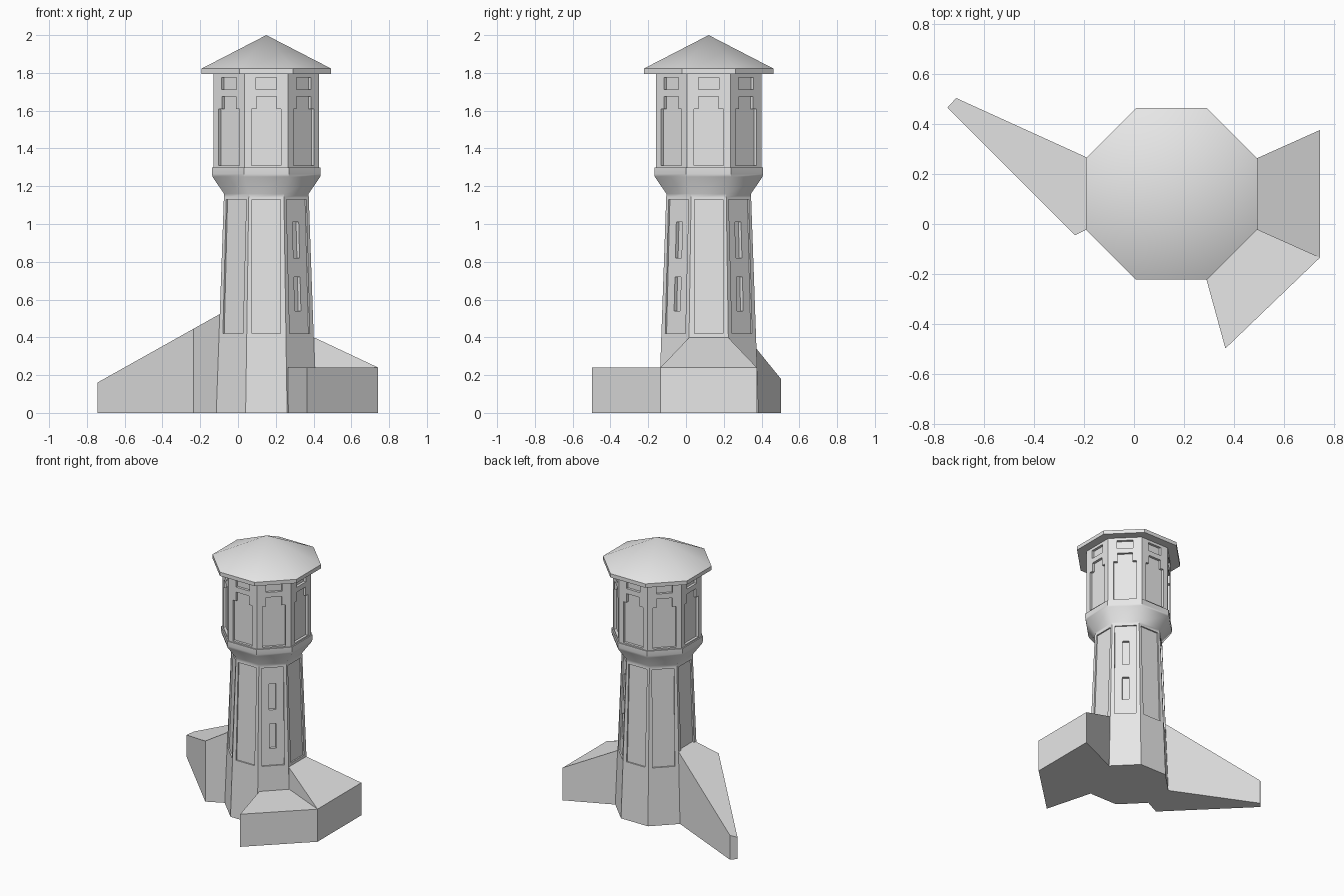
import bpy, bmesh, math
from mathutils import Vector

if "Cube" in bpy.data.objects:
    bpy.data.objects.remove(bpy.data.objects["Cube"])

CX, CY = 0.15, 0.12          # tower axis

stone = bpy.data.materials.new("light_grey_stone")
stone.diffuse_color = (0.8, 0.8, 0.8, 1)
stone.use_nodes = True
stone.node_tree.nodes["Principled BSDF"].inputs["Base Color"].default_value = stone.diffuse_color


def make_object(name, bm):
    bmesh.ops.recalc_face_normals(bm, faces=bm.faces)
    me = bpy.data.meshes.new(name)
    bm.to_mesh(me)
    bm.free()
    me.materials.append(stone)
    ob = bpy.data.objects.new(name, me)
    bpy.context.collection.objects.link(ob)
    return ob


def octagon_loft(name, profile):
    """Stack of octagons from (apothem, z) pairs; apothem 0 is a point."""
    bm = bmesh.new()
    rings = []
    for a, z in profile:
        if a == 0:
            rings.append([bm.verts.new((CX, CY, z))] * 8)
            continue
        r = a / math.cos(math.pi / 8)
        rings.append([bm.verts.new((CX + r * math.cos(math.pi * (k + 0.5) / 4),
                                    CY + r * math.sin(math.pi * (k + 0.5) / 4), z))
                      for k in range(8)])
    for lo, hi in zip(rings, rings[1:]):
        for k in range(8):
            j = (k + 1) % 8
            loop = [lo[k], lo[j], hi[j], hi[k]]
            bm.faces.new(list(dict.fromkeys(loop)))
    bm.faces.new(rings[0])
    if profile[-1][0]:
        bm.faces.new(rings[-1])
    return make_object(name, bm)


def prism(bm, lower, upper):
    lo = [bm.verts.new(p) for p in lower]
    hi = [bm.verts.new(p) for p in upper]
    bm.faces.new(lo)
    bm.faces.new(hi)
    for i in range(len(lo)):
        j = (i + 1) % len(lo)
        bm.faces.new((lo[i], lo[j], hi[j], hi[i]))


def rect(w, z0, z1):
    return [(-w, z0), (w, z0), (w, z1), (-w, z1)]


def carve(target, sides, outlines, apothem, depth):
    """Recess the outlines (sideways, z) into the given octagon sides."""
    bm = bmesh.new()
    for k in sides:
        n = Vector((math.cos(k * math.pi / 4), math.sin(k * math.pi / 4), 0))
        t = Vector((-n.y, n.x, 0))
        for outline in outlines:
            def layer(off):
                return [Vector((CX, CY, z)) + n * (apothem(z) + off) + t * u
                        for u, z in outline]
            prism(bm, layer(-depth), layer(0.05))
    cutter = make_object("recess_cutter", bm)
    cutter.hide_render = True
    mod = target.modifiers.new("recess", 'BOOLEAN')
    mod.operation = 'DIFFERENCE'
    mod.solver = 'EXACT'
    mod.object = cutter
    dg = bpy.context.evaluated_depsgraph_get()
    me = bpy.data.meshes.new_from_object(target.evaluated_get(dg))
    target.modifiers.clear()
    target.data = me
    bpy.data.objects.remove(cutter)


def wing(name, outline, top):
    """Upright solid on the ground with a top height given by a rule on x."""
    bm = bmesh.new()
    prism(bm, [(x, y, 0) for x, y in outline],
          [(x, y, top(x)) for x, y in outline])
    return make_object(name, bm)


# Tapered shaft with flared collar
def shaft_a(z):
    return 0.265 - 0.0353 * z


shaft = octagon_loft("tower_shaft", [
    (shaft_a(0), 0), (shaft_a(1.14), 1.14), (shaft_a(1.16), 1.16),
    (0.285, 1.25), (0.288, 1.265), (0.288, 1.30)])
carve(shaft, range(8), [rect(0.075, 0.42, 1.13)], shaft_a, 0.01)
# Slit windows on the two right-hand diagonal sides
carve(shaft, (1, 7), [rect(0.023, 0.54, 0.72), rect(0.023, 0.82, 1.01)],
      shaft_a, 0.03)

# Upper drum with stepped panels and small openings
drum = octagon_loft("upper_drum", [(0.28, 1.29), (0.28, 1.80)])
stepped = [(-0.078, 1.31), (0.078, 1.31), (0.078, 1.61), (0.053, 1.61),
           (0.053, 1.675), (-0.053, 1.675), (-0.053, 1.61), (-0.078, 1.61)]
carve(drum, range(8), [stepped, rect(0.055, 1.712, 1.775)],
      lambda z: 0.28, 0.018)

# Roof
roof = octagon_loft("roof", [(0.3425, 1.795), (0.3425, 1.823), (0, 2.0)])

# Left buttress, sloping up to the shaft
wing("left_buttress",
     [(-0.745, 0.465), (-0.235, -0.045), (0, 0.072), (0, 0.18), (-0.71, 0.503)],
     lambda x: 0.16 + 0.56 * (x + 0.745))

# Right wing with sloped top, and flat-topped front right block
wing("right_wing",
     [(0.3, 0.063), (0.742, -0.135), (0.742, 0.375), (0.3, 0.177)],
     lambda x: 0.24 + 0.47 * (0.742 - x))
wing("front_right_block",
     [(0.245, -0.06), (0.365, -0.497), (0.742, -0.135), (0.3, 0.063)],
     lambda x: 0.24)

# Smooth only the shallow edges of the flare and roof
for ob in (shaft, drum, roof):
    bpy.ops.object.select_all(action='DESELECT')
    ob.select_set(True)
    bpy.context.view_layer.objects.active = ob
    bpy.ops.object.shade_smooth_by_angle(angle=math.radians(40))
